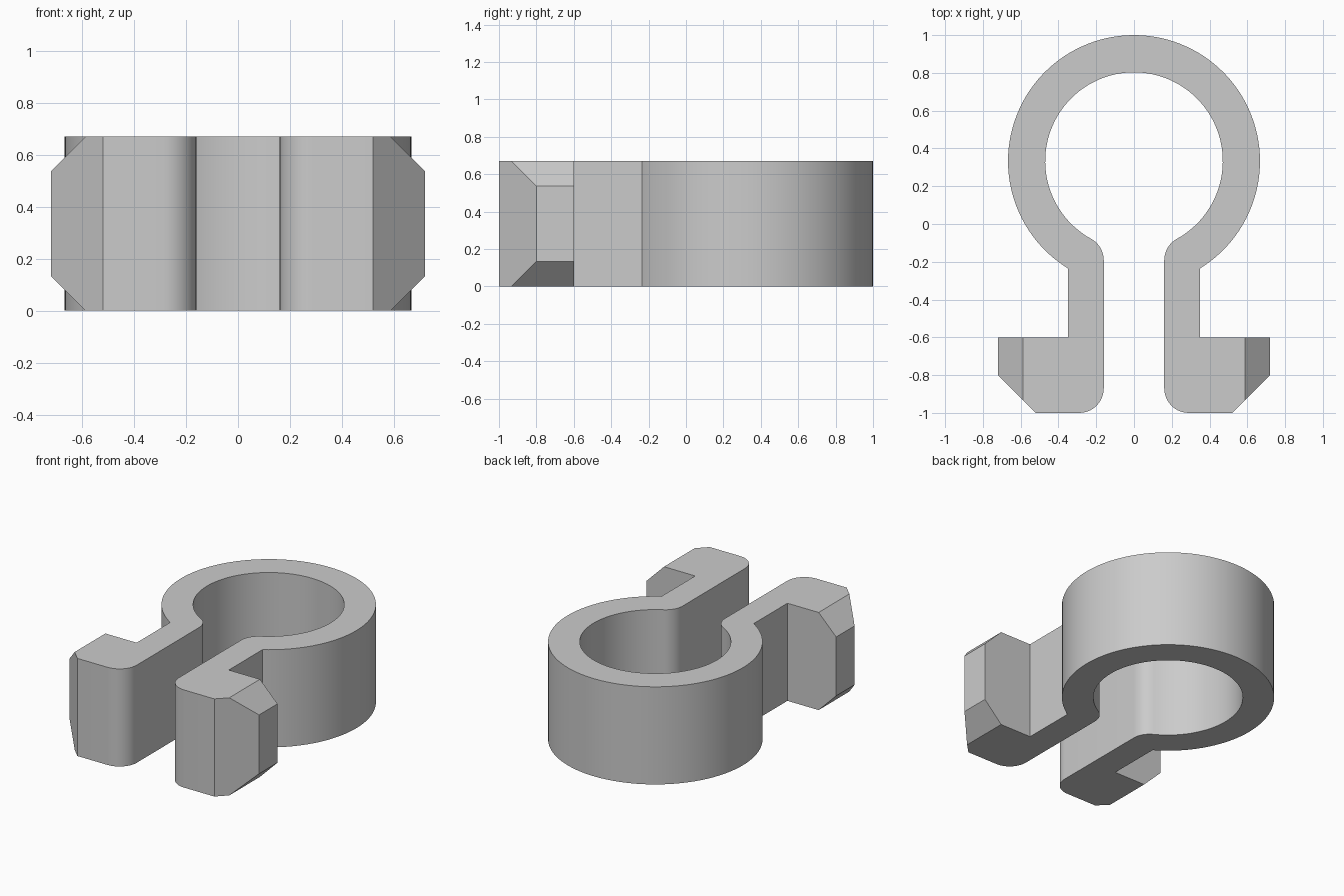
import bpy, bmesh, math
from mathutils import Vector

cube = bpy.data.objects.get("Cube")
if cube:
    bpy.data.objects.remove(cube, do_unlink=True)

HEIGHT = 0.67
RING_Y, R_OUT, R_IN = 0.333, 0.667, 0.47
GAP, LEG, FOOT = 0.16, 0.35, 0.72      # half gap, leg outside, foot tip
FILLET, CHAMFER = 0.13, 0.133

grey = bpy.data.materials.new("plain grey")
grey.use_nodes = True
grey.diffuse_color = (0.6, 0.6, 0.6, 1)
grey.node_tree.nodes["Principled BSDF"].inputs["Base Color"].default_value = (0.6, 0.6, 0.6, 1)


def arc(cx, cy, r, start, end, steps):
    return [(cx + r * math.cos(start + (end - start) * i / steps),
             cy + r * math.sin(start + (end - start) * i / steps))
            for i in range(steps + 1)]


def prism(name, base, offset):
    """Solid made by sweeping a flat outline along an offset."""
    bm = bmesh.new()
    face = bm.faces.new([bm.verts.new(p) for p in base])
    swept = bmesh.ops.extrude_face_region(bm, geom=[face])["geom"]
    bmesh.ops.translate(bm, vec=Vector(offset),
                        verts=[v for v in swept if isinstance(v, bmesh.types.BMVert)])
    bmesh.ops.recalc_face_normals(bm, faces=bm.faces)
    mesh = bpy.data.meshes.new(name)
    bm.to_mesh(mesh)
    bm.free()
    mesh.materials.append(grey)
    obj = bpy.data.objects.new(name, mesh)
    bpy.context.collection.objects.link(obj)
    return obj


# Half outline: outer ring, leg, hooked foot, inner fillet, inner ring
neck = math.atan2(-math.sqrt(R_OUT ** 2 - LEG ** 2), LEG)
fx = GAP + FILLET
fy = RING_Y - math.sqrt((R_IN + FILLET) ** 2 - fx ** 2)
toward = math.atan2(RING_Y - fy, -fx)
half = arc(0, RING_Y, R_OUT, math.pi / 2, neck, 48)
half += [(LEG, -0.6), (FOOT, -0.6), (FOOT, -0.8), (FOOT - 0.2, -1)]
half += arc(fx, -1 + FILLET, FILLET, -math.pi / 2, -math.pi, 10)
half += arc(fx, fy, FILLET, math.pi, toward, 10)
half += arc(0, RING_Y, R_IN, toward - math.pi, math.pi / 2, 48)[1:]

# Mirror the half into one closed outline, keeping the centre points once
outline = half + [(-x, y) for x, y in reversed(half[1:-1])]
clip = prism("spring_clip", [(x, y, 0) for x, y in outline], (0, 0, HEIGHT))

# Slope the top and bottom outer edges of both feet
for side in (-1, 1):
    for level, out in ((0, -1), (HEIGHT, 1)):
        reach = 0.1
        tri = [(side * (FOOT + reach), -1.1, level - out * (CHAMFER + reach)),
               (side * (FOOT - CHAMFER - reach), -1.1, level + out * reach),
               (side * (FOOT + reach), -1.1, level + out * reach)]
        cutter = prism("foot_cutter", tri, (0, 0.6, 0))
        cutter.hide_render = True
        mod = clip.modifiers.new("foot_slope", "BOOLEAN")
        mod.operation, mod.solver, mod.object = "DIFFERENCE", "EXACT", cutter
        bpy.context.view_layer.objects.active = clip
        bpy.ops.object.modifier_apply(modifier=mod.name)
        bpy.data.objects.remove(cutter, do_unlink=True)

# Smooth curved walls, sharp corners
for obj in bpy.context.selected_objects:
    obj.select_set(False)
clip.select_set(True)
bpy.context.view_layer.objects.active = clip
bpy.ops.object.shade_smooth_by_angle(angle=math.radians(30))
